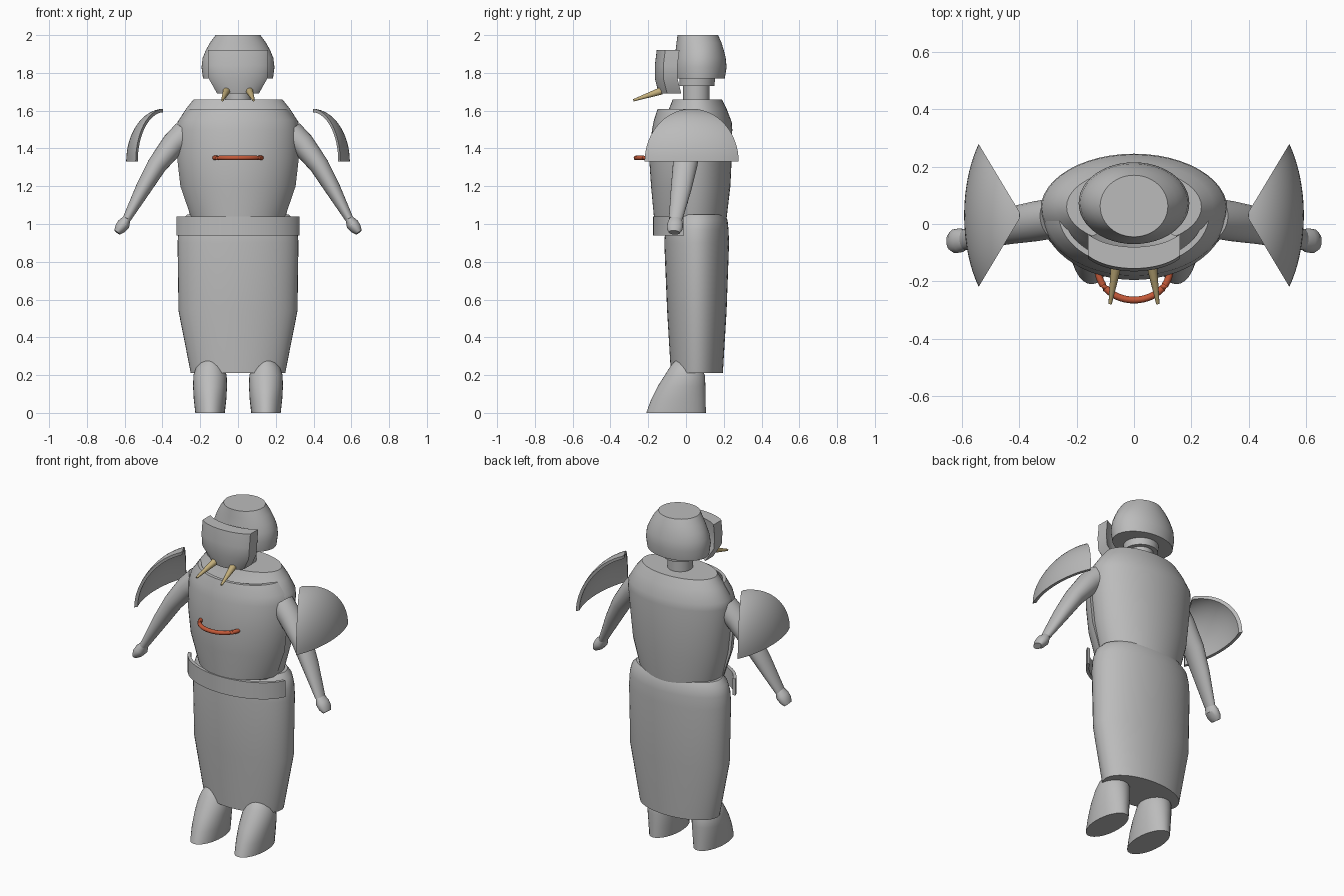
import bpy, bmesh, math
from math import sin, cos, pi, radians
from mathutils import Vector

old = bpy.data.objects.get("Cube")
if old:
    bpy.data.objects.remove(old, do_unlink=True)


def material(name, rgb):
    m = bpy.data.materials.new(name)
    m.use_nodes = True
    m.diffuse_color = (*rgb, 1)
    m.node_tree.nodes["Principled BSDF"].inputs["Base Color"].default_value = (*rgb, 1)
    return m


GREY = material("plain grey", (0.5, 0.5, 0.5))
TAN = material("ivory tan", (0.55, 0.43, 0.2))
RED = material("rust red", (0.55, 0.1, 0.04))


def loft(name, rings, mat=GREY, side=1, angle=32):
    """Skin closed rings of points, cap both ends; side -1 mirrors in x."""
    bm = bmesh.new()
    rows = [[bm.verts.new((p[0] * side, p[1], p[2])) for p in r] for r in rings]
    for a, b in zip(rows, rows[1:]):
        n = len(a)
        for i in range(n):
            bm.faces.new((a[i], a[(i + 1) % n], b[(i + 1) % n], b[i]))
    bm.faces.new(rows[0])
    bm.faces.new(rows[-1])
    bmesh.ops.recalc_face_normals(bm, faces=bm.faces)
    me = bpy.data.meshes.new(name)
    bm.to_mesh(me)
    bm.free()
    me.materials.append(mat)
    ob = bpy.data.objects.new(name, me)
    bpy.context.collection.objects.link(ob)
    bpy.ops.object.select_all(action="DESELECT")
    ob.select_set(True)
    bpy.context.view_layer.objects.active = ob
    bpy.ops.object.shade_smooth_by_angle(angle=radians(angle))
    return ob


def oval(z, rx, y0, y1, cx=0, n=48):
    """Level ellipse reaching from y0 to y1."""
    return [(cx + rx * cos(2 * pi * i / n), (y0 + y1) / 2 + (y1 - y0) / 2 * sin(2 * pi * i / n), z)
            for i in range(n)]


def arc(z, rx, front, end, spread, n=28):
    """Front-facing arc from -rx to rx."""
    a = radians(spread)
    ts = [a * (2 * i / n - 1) for i in range(n + 1)]
    return [(rx * sin(t) / sin(a), end + (front - end) * (cos(t) - cos(a)) / (1 - cos(a)), z) for t in ts]


def band(z, rx, front, end, spread, thick, inset):
    """Curved slab section: outer arc and an inner arc behind it."""
    return arc(z, rx, front, end, spread) + arc(z, rx - inset, front + thick, end + thick * (inset == 0), spread)[::-1]


def tube(name, stations, mat=GREY, side=1, n=24):
    """Tube along (centre, in-plane radius, y radius) stations."""
    rings = []
    for k, (c, r, ry) in enumerate(stations):
        a = Vector(stations[max(k - 1, 0)][0])
        b = Vector(stations[min(k + 1, len(stations) - 1)][0])
        d = (b - a).normalized()
        u = d.cross(Vector((0, 1, 0)) if abs(d.y) < 0.8 else Vector((0, 0, 1))).normalized()
        v = d.cross(u)
        rings.append([Vector(c) + u * r * cos(2 * pi * i / n) + v * ry * sin(2 * pi * i / n)
                      for i in range(n)])
    return loft(name, rings, mat, side)


# Robe, torso and neck
loft("skirt", [oval(*s) for s in (
    (0.21, 0.25, -0.08, 0.195), (0.54, 0.315, -0.10, 0.215), (0.90, 0.32, -0.115, 0.228),
    (0.97, 0.315, -0.11, 0.225), (1.02, 0.30, -0.10, 0.22), (1.05, 0.27, -0.08, 0.205))])
loft("torso", [oval(*s) for s in (
    (1.03, 0.25, -0.13, 0.215), (1.2, 0.295, -0.14, 0.235), (1.35, 0.312, -0.15, 0.242),
    (1.5, 0.325, -0.14, 0.245), (1.54, 0.32, -0.13, 0.242), (1.61, 0.275, -0.09, 0.215),
    (1.66, 0.235, -0.07, 0.19))])
loft("neck", [oval(1.64, 0.07, -0.015, 0.125), oval(1.73, 0.07, -0.015, 0.125),
              oval(1.73, 0.095, -0.035, 0.15), oval(1.78, 0.1, -0.035, 0.155)])

# Chest plate and belt
loft("chest_plate", [band(z, rx, f, 0.01, 82, 0.02, 0.02) for z, rx, f in (
    (1.04, 0.25, -0.17), (1.2, 0.305, -0.185), (1.35, 0.322, -0.195),
    (1.5, 0.32, -0.18), (1.55, 0.305, -0.17), (1.61, 0.26, -0.15))])
loft("belt", [band(z, 0.325, -0.175, -0.01, 75, 0.02, 0.02) for z in (0.94, 1.04)])

# Head and face mask
loft("head", [oval(*s) for s in (
    (1.77, 0.185, -0.06, 0.205), (1.83, 0.193, -0.07, 0.215), (1.88, 0.187, -0.062, 0.21),
    (1.92, 0.17, -0.055, 0.2), (1.96, 0.148, -0.05, 0.188), (2.0, 0.118, -0.045, 0.17))])
loft("face_mask", [band(z, rx, f, f + 0.045, 60, 0.075, 0) for z, rx, f in (
    (1.69, 0.11, -0.145), (1.77, 0.155, -0.165), (1.84, 0.16, -0.165), (1.92, 0.16, -0.155))])

# Chest ring: a half hoop
tube("chest_ring", [((0.125 * cos(t), -0.16 - 0.105 * sin(t), 1.35), 0.012, 0.012)
                    for t in [pi * i / 24 for i in range(25)]], RED, n=12)

for side, tag in ((1, "left"), (-1, "right")):
    # Tusk
    tube(tag + "_tusk", [((0.06, -0.13, 1.705), 0.02, 0.02), ((0.083, -0.278, 1.655), 0.006, 0.006)],
         TAN, side, 16)
    # Arm and hand
    tube(tag + "_arm", [((0.28, 0.02, 1.48), 0.07, 0.07), ((0.34, 0.01, 1.425), 0.064, 0.07),
                        ((0.43, -0.005, 1.31), 0.052, 0.065), ((0.5, -0.025, 1.19), 0.042, 0.055),
                        ((0.59, -0.055, 1.025), 0.022, 0.036)], GREY, side)
    tube(tag + "_hand", [((0.585, -0.055, 1.035), 0.018, 0.03), ((0.605, -0.057, 1.0), 0.034, 0.042),
                         ((0.625, -0.06, 0.975), 0.03, 0.042), ((0.64, -0.062, 0.955), 0.018, 0.03)],
         GREY, side)

    # Shoulder guard: wedge of an ellipsoid dome with a hollow inside
    def guard_arc(e, r):
        pts = [radians(59) * (2 * i / 24 - 1) for i in range(25)]
        ring = []
        for t in pts:
            # polar radius of the ellipse in plan
            p = 1 / math.hypot(cos(t) / (0.2 - r), sin(t) / (0.375 - r))
            ring.append((0.392 + p * cos(t) * cos(e), 0.03 + p * sin(t) * cos(e),
                         1.33 + (0.28 - r) * sin(e)))
        return ring
    steps = [radians(88) * i / 16 for i in range(17)]
    loft(tag + "_shoulder_guard",
         [guard_arc(e, 0) + guard_arc(e, 0.018)[::-1] for e in steps], GREY, side)

    # Foot
    loft(tag + "_foot", [oval(z, rx, a, b, 0.148, 32) for z, rx, a, b in (
        (0, 0.078, -0.21, 0.105), (0.07, 0.086, -0.185, 0.104), (0.14, 0.09, -0.15, 0.103),
        (0.2, 0.088, -0.112, 0.1), (0.24, 0.074, -0.087, 0.08), (0.265, 0.054, -0.068, 0.05),
        (0.28, 0.025, -0.052, 0.0))], GREY, side, 40)
